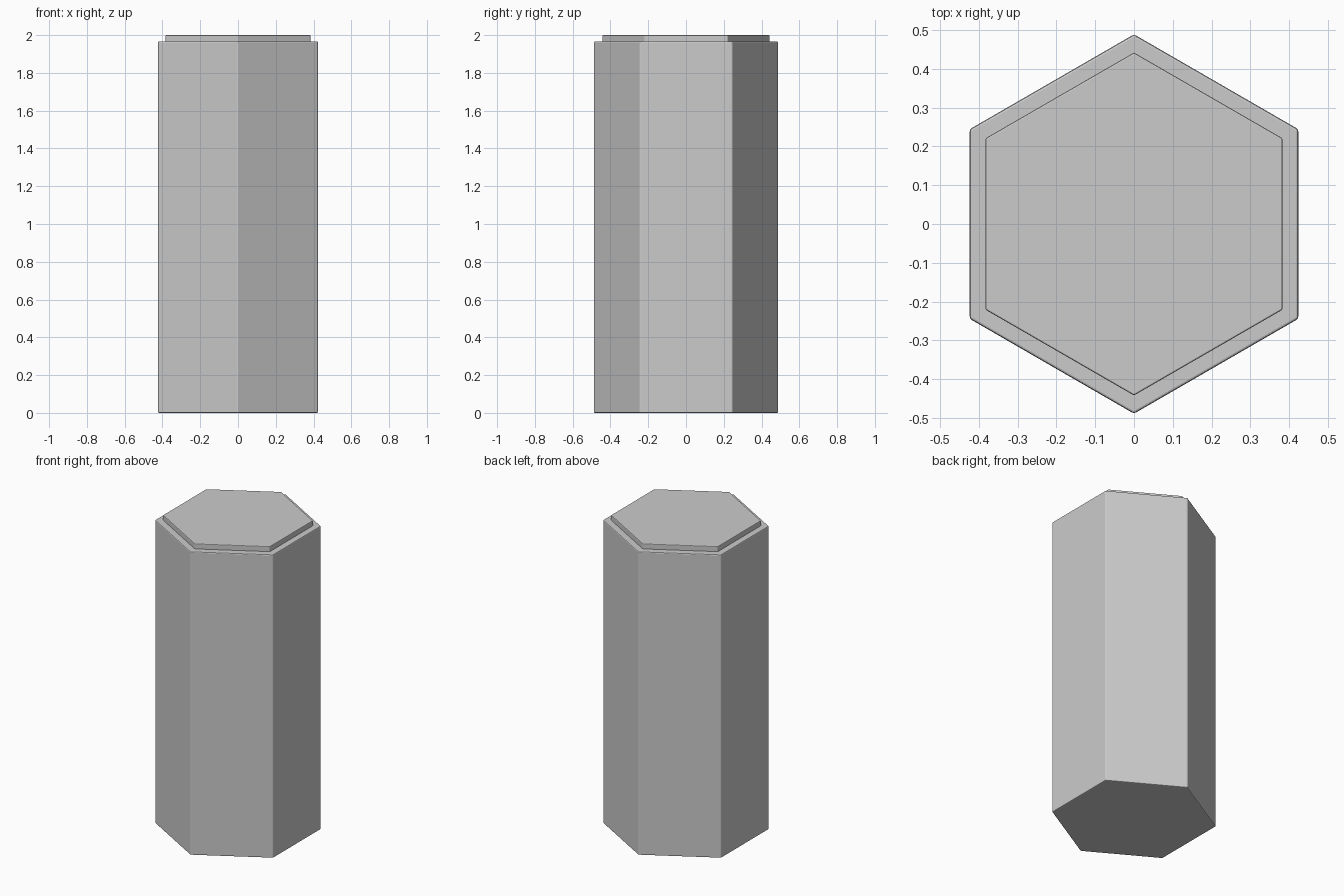
import bpy

if "Cube" in bpy.data.objects:
    bpy.data.objects.remove(bpy.data.objects["Cube"])


def hex_prism(name, radius, z0, z1, bevel):
    """Six-sided prism with points on +/-y and softly bevelled edges."""
    bpy.ops.mesh.primitive_cylinder_add(
        vertices=6, radius=radius, depth=z1 - z0, location=(0, 0, (z0 + z1) / 2))
    obj = bpy.context.object
    obj.name = name
    mod = obj.modifiers.new("edge_bevel", 'BEVEL')
    mod.width = bevel
    mod.segments = 2
    mod.limit_method = 'ANGLE'
    return obj


# Main column
hex_prism("column_body", 0.489, 0.0, 1.967, 0.006)

# Slightly smaller raised cap, sunk a little into the column
hex_prism("top_cap", 0.442, 1.93, 2.0, 0.004)
